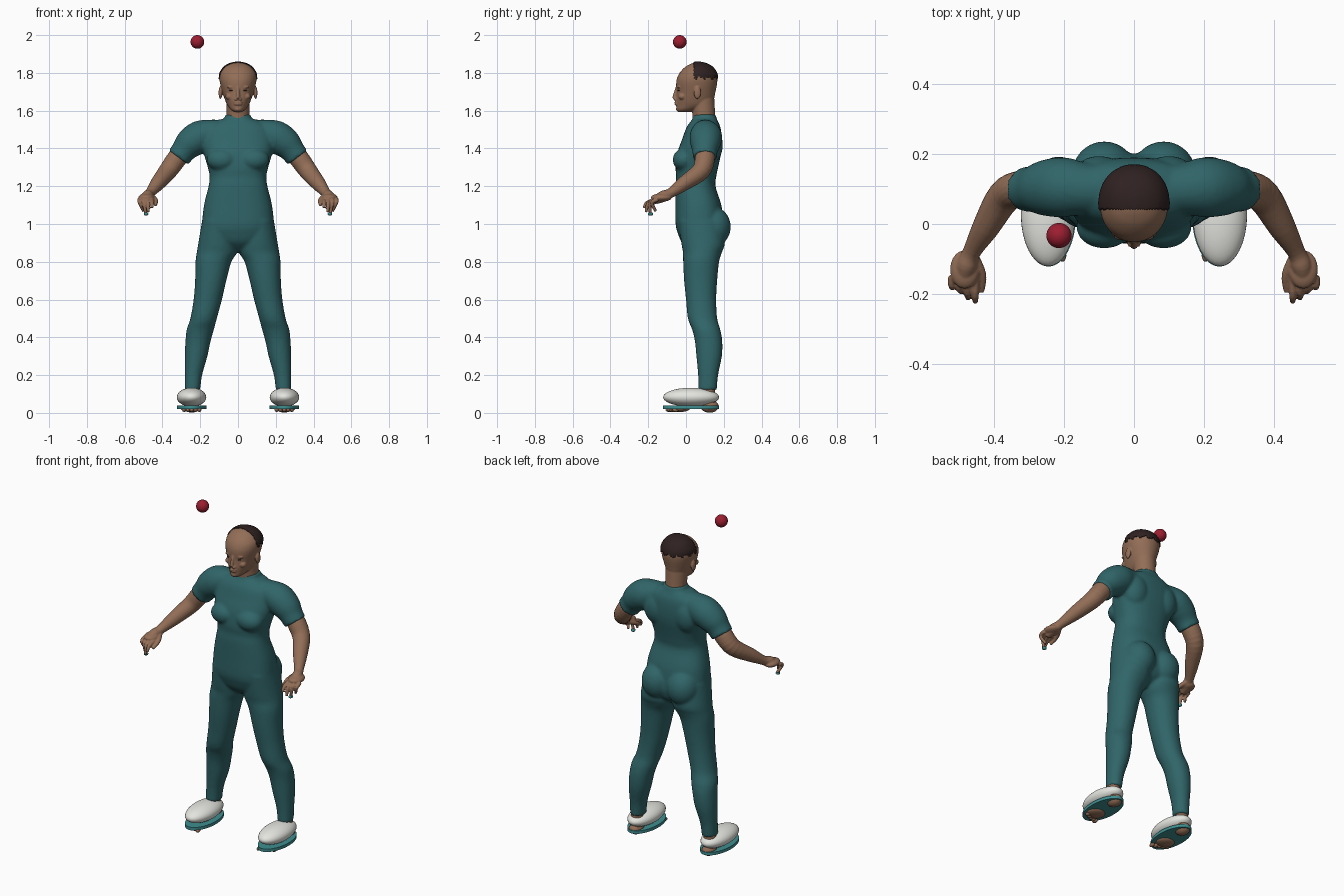
import bpy, bmesh, math
from mathutils import Vector, Matrix

cube = bpy.data.objects.get("Cube")
if cube:
    bpy.data.objects.remove(cube)


def material(name, r, g, b):
    m = bpy.data.materials.new(name)
    m.use_nodes = True
    m.diffuse_color = (r, g, b, 1)
    m.node_tree.nodes["Principled BSDF"].inputs["Base Color"].default_value = (r, g, b, 1)
    return m


TEAL = material("teal cloth", .03, .13, .14)
SKIN = material("skin", .29, .155, .095)
HAIR = material("dark hair", .028, .015, .015)
WHITE = material("white shoe", .78, .78, .74)
SOLE = material("cyan sole", .05, .27, .28)
RED = material("red ball", .33, .013, .03)


def spline(rows, steps=4):
    """Smooth a list of tuples with a Catmull-Rom curve."""
    out = []
    for i in range(len(rows) - 1):
        a, b = rows[max(i - 1, 0)], rows[i]
        c, d = rows[i + 1], rows[min(i + 2, len(rows) - 1)]
        for k in range(steps):
            t = k / steps
            out.append(tuple(q + t * ((r - p) / 2 + t * ((2 * p - 5 * q + 4 * r - s) / 2
                       + t * (3 * q - 3 * r + s - p) / 2)) for p, q, r, s in zip(a, b, c, d)))
    return out + [rows[-1]]


def loft(bm, rings):
    loops = [[bm.verts.new(p) for p in ring] for ring in rings]
    n = len(loops[0])
    for lo, hi in zip(loops, loops[1:]):
        for i in range(n):
            j = (i + 1) % n
            bm.faces.new((lo[i], lo[j], hi[j], hi[i]))
    bm.faces.new(loops[0][::-1])
    bm.faces.new(loops[-1])


def slices(bm, rows, power=2.3, n=40, steps=4):
    """Stack flat rounded sections: height, left, right, front, back."""
    def bend(v):
        return math.copysign(abs(v) ** (2 / power), v)
    rings = []
    for z, x0, x1, y0, y1 in spline(rows, steps):
        rings.append([((x0 + x1) / 2 + (x1 - x0) / 2 * bend(math.cos(a)),
                       (y0 + y1) / 2 + (y1 - y0) / 2 * bend(math.sin(a)), z)
                      for a in (math.tau * i / n for i in range(n))])
    loft(bm, rings)


def tube(bm, rows, n=20):
    """Round limb along x, y, z, radius."""
    pts = spline(rows)
    rings = []
    for i, p in enumerate(pts):
        way = Vector(pts[min(i + 1, len(pts) - 1)][:3]) - Vector(pts[max(i - 1, 0)][:3])
        turn = way.to_track_quat('Z', 'Y')
        rings.append([Vector(p[:3]) + turn @ Vector((math.cos(a), math.sin(a), 0)) * p[3]
                      for a in (math.tau * k / n for k in range(n))])
    loft(bm, rings)


def ball(bm, centre, size):
    bmesh.ops.create_uvsphere(bm, u_segments=32, v_segments=20, radius=1,
                              matrix=Matrix.Translation(centre) @ Matrix.Diagonal((*size, 1)))


def mirror(bm):
    copy = bmesh.ops.duplicate(bm, geom=bm.verts[:] + bm.edges[:] + bm.faces[:])["geom"]
    for v in copy:
        if isinstance(v, bmesh.types.BMVert):
            v.co.x = -v.co.x


def finish(bm, name, mat, voxel=0, smooth=3):
    bmesh.ops.recalc_face_normals(bm, faces=bm.faces)
    mesh = bpy.data.meshes.new(name)
    bm.to_mesh(mesh)
    bm.free()
    mesh.materials.append(mat)
    mesh.shade_smooth()
    ob = bpy.data.objects.new(name, mesh)
    bpy.context.collection.objects.link(ob)
    if voxel:
        r = ob.modifiers.new("blend", 'REMESH')
        r.mode, r.voxel_size, r.use_smooth_shade = 'VOXEL', voxel, True
        s = ob.modifiers.new("soften", 'SMOOTH')
        s.factor, s.iterations = .5, smooth
    return ob


# Suit: legs, seat, chest and sleeves, mirrored, then the torso
bm = bmesh.new()
slices(bm, [(1.02, .19, .01, -.04, .19), (.9, .21, 0, -.025, .205), (.85, .218, .004, -.016, .19),
            (.8, .225, .035, -.015, .175), (.7, .227, .062, -.01, .165), (.6, .235, .085, 0, .16),
            (.5, .252, .112, .01, .165), (.44, .272, .128, .033, .182), (.38, .278, .145, .047, .192),
            (.3, .282, .162, .055, .19), (.2, .282, .19, .064, .17), (.12, .282, .2, .065, .163)], 2.1)
ball(bm, (.085, .145, .985), (.092, .092, .105))
ball(bm, (.085, -.01, 1.34), (.08, .06, .06))
ball(bm, (.1, .13, 1.42), (.08, .065, .1))
tube(bm, [(.02, .1, 1.48, .07), (.13, .1, 1.48, .073), (.2, .105, 1.462, .086), (.255, .103, 1.425, .08),
          (.29, .1, 1.385, .066), (.315, .1, 1.352, .064)], 32)
mirror(bm)
torso = [(.855, .03, .03, .12), (.9, .13, -.02, .18), (.95, .18, -.043, .2), (1, .19, -.055, .2),
         (1.1, .18, -.056, .187), (1.2, .156, -.056, .156), (1.25, .15, -.052, .16), (1.3, .16, -.055, .17),
         (1.38, .182, -.045, .187), (1.45, .185, -.02, .19), (1.51, .165, .002, .183),
         (1.545, .115, .026, .168), (1.56, .072, .036, .162), (1.58, .07, .04, .157)]
slices(bm, [(z, -w, w, f, b) for z, w, f, b in torso], 2.4)
finish(bm, "suit", TEAL, .009, 4)

# Head with neck, nose, brows, lips and ears
skull = [(1.592, .018, -.04, .02), (1.605, .038, -.05, .06), (1.63, .057, -.052, .13),
         (1.66, .07, -.053, .147), (1.7, .083, -.05, .156), (1.74, .094, -.052, .164),
         (1.77, .098, -.048, .166), (1.8, .093, -.034, .159), (1.83, .072, -.006, .137),
         (1.848, .044, .025, .105), (1.856, .012, .05, .075)]
bm = bmesh.new()
ball(bm, (.034, -.036, 1.724), (.024, .012, .006))
ball(bm, (.045, -.02, 1.675), (.022, .02, .018))
ball(bm, (.011, -.056, 1.66), (.009, .01, .007))
ball(bm, (.093, .06, 1.695), (.01, .019, .034))
mirror(bm)
slices(bm, [(z, -w, w, f, b) for z, w, f, b in skull], 2.1)
tube(bm, [(0, .1, 1.5, .062), (0, .095, 1.57, .06), (0, .088, 1.66, .062)], 32)
tube(bm, [(0, -.046, 1.73, .007), (0, -.056, 1.695, .009), (0, -.062, 1.665, .011)])
for z in (1.634, 1.644):
    ball(bm, (0, -.051, z), (.023, .01, .005))
ball(bm, (0, -.04, 1.608), (.02, .013, .012))
finish(bm, "head", SKIN, .004)

# Narrow dark eyes
bm = bmesh.new()
ball(bm, (.034, -.037, 1.707), (.013, .008, .004))
mirror(bm)
finish(bm, "eyes", HAIR)

# Hair cap: a shell over the back of the skull with a ragged lower edge
bm = bmesh.new()
slices(bm, [(z + .003, -w - .004, w + .004, f - .004, b + .005) for z, w, f, b in skull], 2.1, 96, 8)
bmesh.ops.recalc_face_normals(bm, faces=bm.faces)
cut = []
for f in bm.faces:
    c = f.calc_center_median()
    a = math.atan2(c.y - .06, c.x)
    if c.y < .042 or c.z < 1.774 + .006 * math.sin(13 * a) + .004 * math.sin(29 * a):
        cut.append(f)
bmesh.ops.delete(bm, geom=cut, context='FACES')
hair = finish(bm, "hair", HAIR)
shell = hair.modifiers.new("thickness", 'SOLIDIFY')
shell.thickness, shell.offset = .008, -1

# Bare arms with palms and curled fingers
bm = bmesh.new()
tube(bm, [(.28, .1, 1.4, .05), (.325, .1, 1.345, .053), (.372, .078, 1.28, .049), (.425, -.01, 1.215, .039),
          (.465, -.08, 1.165, .026), (.48, -.12, 1.147, .03), (.487, -.165, 1.125, .022)])
ball(bm, (.485, -.13, 1.14), (.042, .055, .022))
tips = [(.455, -.222, 1.085), (.475, -.212, 1.062), (.487, -.188, 1.05), (.5, -.16, 1.068)]
for i, tip in enumerate(tips):
    x = .455 + .022 * i
    tube(bm, [(x, -.15, 1.13, .012), (x, -.205 + .008 * i, 1.113, .0105), (*tip, .008)], 12)
tube(bm, [(.46, -.09, 1.15, .014), (.435, -.145, 1.125, .012), (.437, -.195, 1.1, .008)], 12)
mirror(bm)
finish(bm, "arms", SKIN, .004, 2)

# Small coloured fingertip beads
bm = bmesh.new()
ball(bm, (.487, -.188, 1.053), (.012, .014, .009))
mirror(bm)
finish(bm, "fingertip_beads", SOLE)

# Feet: ankle, heel, ball and toes showing under the soles
bm = bmesh.new()
tube(bm, [(.243, .115, .15, .035), (.245, .12, .08, .036), (.245, .125, .04, .034)])
ball(bm, (.245, .125, .035), (.038, .048, .034))
ball(bm, (.25, -.03, .022), (.052, .05, .017))
for i in range(5):
    ball(bm, (.205 + .02 * i, -.09 + .009 * i, .016), (.011, .018, .011))
mirror(bm)
finish(bm, "feet", SKIN)

# Oval flat soles
bm = bmesh.new()
bmesh.ops.create_cone(bm, cap_ends=True, segments=48, radius1=1, radius2=1, depth=.018,
                      matrix=Matrix.Translation((.245, .027, .03)) @ Matrix.Diagonal((.079, .149, 1, 1)))
mirror(bm)
sole = finish(bm, "soles", SOLE)
bpy.context.view_layer.objects.active = sole
sole.select_set(True)
bpy.ops.object.shade_smooth_by_angle()

# Rounded white shoe tops
bm = bmesh.new()
ball(bm, (.246, .027, .083), (.078, .148, .05))
mirror(bm)
finish(bm, "shoes", WHITE)

# Floating ball above one shoulder
bm = bmesh.new()
ball(bm, (-.215, -.033, 1.964), (.036, .036, .036))
finish(bm, "floating_ball", RED)
